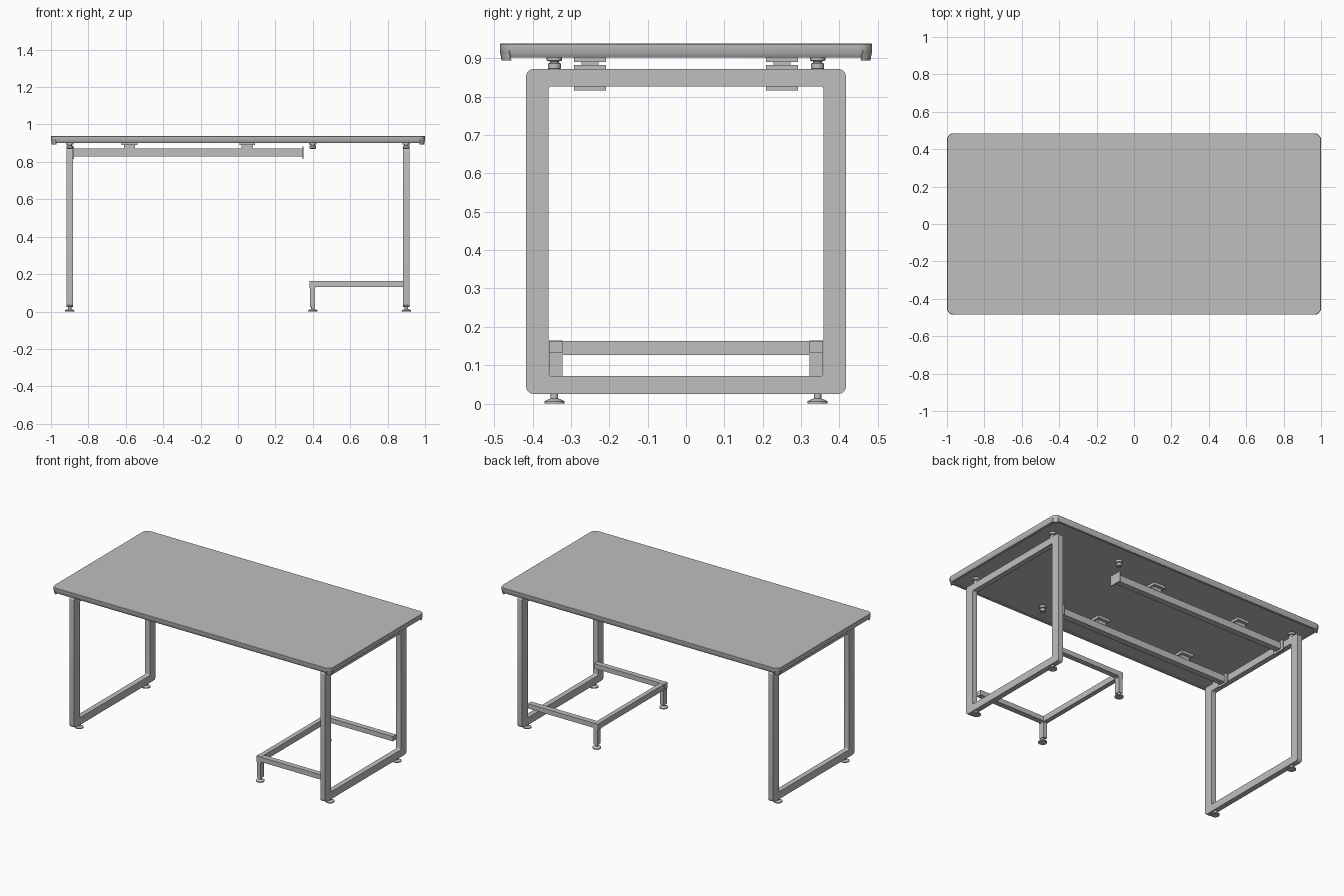
import bpy, bmesh, math
from mathutils import Vector

cube = bpy.data.objects.get("Cube")
if cube:
    bpy.data.objects.remove(cube, do_unlink=True)

grey = bpy.data.materials.new("light_grey")
grey.use_nodes = True
colour = (0.52, 0.52, 0.52, 1)
grey.diffuse_color = colour
grey.node_tree.nodes["Principled BSDF"].inputs["Base Color"].default_value = colour


def finish(name, bm, smooth=False):
    bmesh.ops.recalc_face_normals(bm, faces=bm.faces[:])
    mesh = bpy.data.meshes.new(name)
    bm.to_mesh(mesh)
    bm.free()
    mesh.materials.append(grey)
    obj = bpy.data.objects.new(name, mesh)
    bpy.context.collection.objects.link(obj)
    if smooth:
        bpy.ops.object.select_all(action='DESELECT')
        obj.select_set(True)
        bpy.context.view_layer.objects.active = obj
        bpy.ops.object.shade_smooth_by_angle(angle=math.radians(35))
    return obj


def box(name, x, y, z):
    """Box from (low, high) ranges along each axis."""
    bm = bmesh.new()
    bmesh.ops.create_cube(bm, size=1)
    for v in bm.verts:
        v.co = [sum(r) / 2 + c * (r[1] - r[0]) for c, r in zip(v.co, (x, y, z))]
    return finish(name, bm)


def rounded(a0, a1, b0, b1, r, steps=6):
    """Points round a rectangle with rounded corners."""
    pts = []
    for i, (a, b) in enumerate(((a1 - r, b1 - r), (a0 + r, b1 - r),
                                (a0 + r, b0 + r), (a1 - r, b0 + r))):
        for s in range(steps + 1):
            t = math.pi / 2 * (i + s / steps)
            pts.append((a + r * math.cos(t), b + r * math.sin(t)))
    return pts


def bridge(bm, lower, upper):
    n = len(lower)
    for i in range(n):
        j = (i + 1) % n
        bm.faces.new((lower[i], lower[j], upper[j], upper[i]))


def lathe(name, x, y, profile, sides=24):
    """Turned part from (radius, height) pairs."""
    bm = bmesh.new()
    rings = [[bm.verts.new((x + r * math.cos(2 * math.pi * i / sides),
                            y + r * math.sin(2 * math.pi * i / sides), z))
              for i in range(sides)] for r, z in profile]
    for a, b in zip(rings, rings[1:]):
        bridge(bm, a, b)
    bm.faces.new(rings[0])
    bm.faces.new(rings[-1])
    return finish(name, bm, True)


# Table top: stacked outlines with a slightly tapered edge and a shallow recess beneath
bm = bmesh.new()
layers = [(0.022, 0.907), (0.022, 0.902), (0.008, 0.902), (0, 0.914), (0, 0.936), (0.002, 0.938)]
rings = [[bm.verts.new((a, b, z)) for a, b in
          rounded(inset - 1, 1 - inset, inset - 0.485, 0.485 - inset, 0.035 - inset)]
         for inset, z in layers]
for a, b in zip(rings, rings[1:]):
    bridge(bm, a, b)
bm.faces.new(rings[0])
bm.faces.new(rings[-1])
finish("table_top", bm, True)

# Corner guards that drop a little below the edge
for sx in (-1, 1):
    for sy in (-1, 1):
        bm = bmesh.new()
        outline = [p for p in rounded(0.93, 1, 0.415, 0.485, 0.035)][:7]
        outline = [(1, 0.462), *outline[1:-1], (0.977, 0.485), (0.974, 0.459)]
        low = [bm.verts.new((sx * (a - 0.004), sy * (b - 0.004), 0.894)) for a, b in outline]
        high = [bm.verts.new((sx * a, sy * b, 0.92)) for a, b in outline]
        bridge(bm, low, high)
        bm.faces.new(low)
        bm.faces.new(high)
        finish("corner_guard", bm)

FOOT_Y = 0.343
foot = [(0.026, 0), (0.026, 0.006), (0.016, 0.011), (0.010, 0.013), (0.010, 0.027)]
mount = [(0.013, 0.870), (0.017, 0.873), (0.017, 0.886), (0.012, 0.888),
         (0.012, 0.892), (0.020, 0.894), (0.020, 0.908)]

# Closed leg frames at both ends
for side, x in (("right", -0.9), ("left", 0.9)):
    bm = bmesh.new()
    loops = []
    for dx in (-0.017, 0.017):
        outer = rounded(-0.417, 0.417, 0.025, 0.872, 0.02)
        inner = rounded(-0.358, 0.358, 0.072, 0.827, 0.008)
        loops.append([[bm.verts.new((x + dx, a, b)) for a, b in loop]
                      for loop in (outer, inner)])
    (out0, in0), (out1, in1) = loops
    for a, b in ((out0, out1), (in0, in1), (out0, in0), (out1, in1)):
        bridge(bm, a, b)
    finish(side + "_leg_frame", bm, True)

for sy in (-1, 1):
    # Levelling feet below and round mounts under the top
    for x in (-0.9, 0.4, 0.9):
        lathe("levelling_foot", x, sy * FOOT_Y, foot)
        lathe("top_mount", x, sy * FOOT_Y, mount)

    # Long support rail with end plates and hangers
    y = sy * 0.25
    box("support_rail", (-0.88, 0.35), (y - 0.02, y + 0.02), (0.828, 0.872))
    for x in (-0.88, 0.348):
        box("rail_end_plate", (x - 0.003, x + 0.003), (y - 0.042, y + 0.042), (0.816, 0.883))
    for x in (-0.58, 0.05):
        box("hanger_block", (x - 0.03, x + 0.03), (y - 0.022, y + 0.022), (0.870, 0.892))
        box("hanger_plate", (x - 0.042, x + 0.042), (y - 0.042, y + 0.042), (0.890, 0.908))

    # Low side rail, corner block and short leg
    ys = sorted((sy * 0.322, sy * 0.357))
    box("low_side_rail", (0.41, 0.885), ys, (0.132, 0.163))
    box("low_corner_block", (0.381, 0.415), ys, (0.125, 0.164))
    box("low_short_leg", (0.386, 0.413), ys, (0.025, 0.126))

box("low_cross_rail", (0.383, 0.413), (-0.323, 0.323), (0.126, 0.163))
